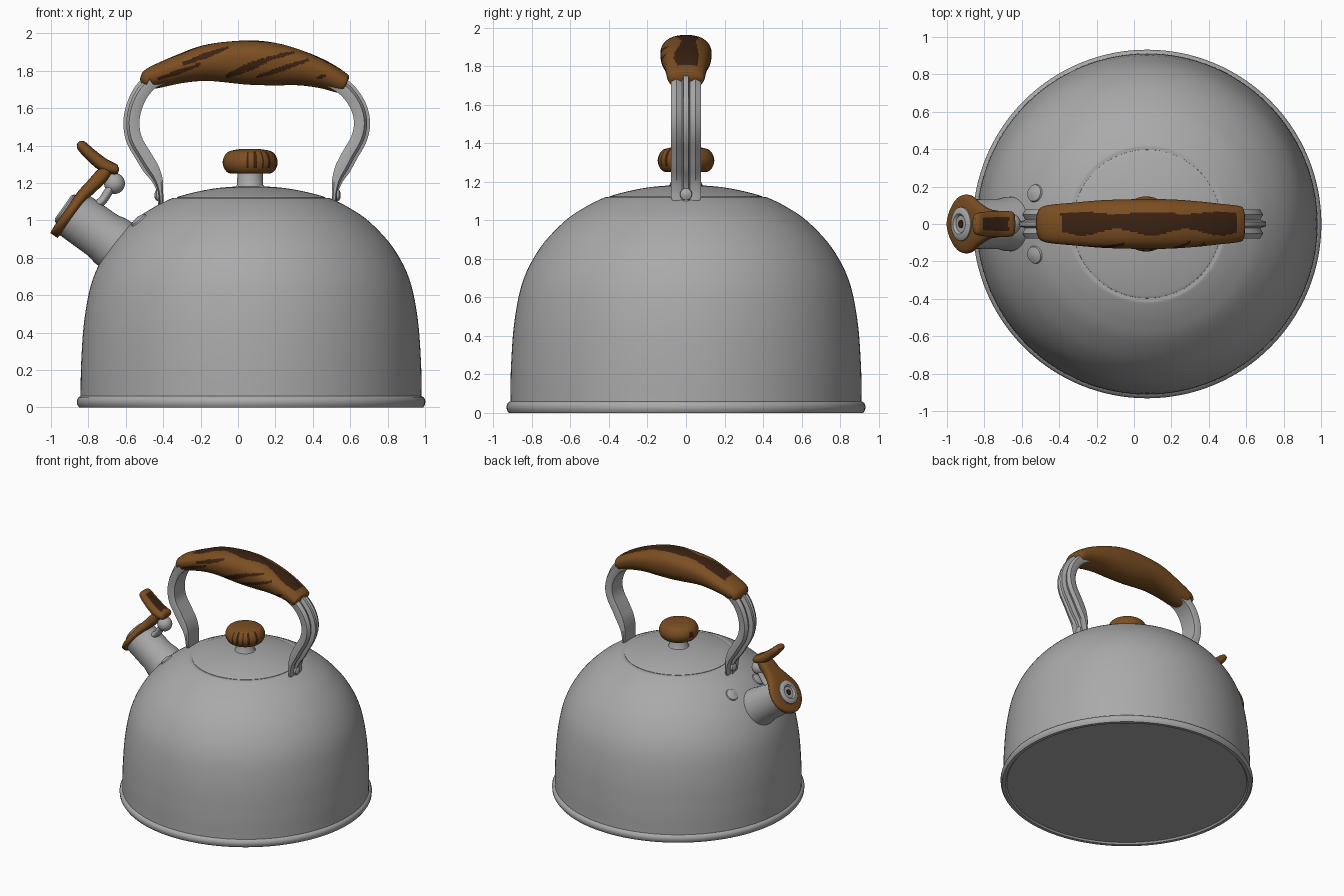
import bpy, bmesh, math
from mathutils import Vector

if "Cube" in bpy.data.objects:
    bpy.data.objects.remove(bpy.data.objects["Cube"])


def material(name, rgb):
    m = bpy.data.materials.new(name)
    m.diffuse_color = (*rgb, 1)
    m.use_nodes = True
    m.node_tree.nodes["Principled BSDF"].inputs["Base Color"].default_value = m.diffuse_color
    return m


STEEL = material("brushed_steel", (0.40, 0.40, 0.40))
WOOD = material("brown_wood", (0.20, 0.077, 0.016))
GRAIN = material("dark_wood_grain", (0.045, 0.016, 0.006))
CX = 0.07  # axis of the body


def finish(name, bm, mats, rule=None, angle=40):
    bmesh.ops.remove_doubles(bm, verts=bm.verts, dist=1e-5)
    bmesh.ops.recalc_face_normals(bm, faces=bm.faces)
    if rule:
        for f in bm.faces:
            f.material_index = int(rule(f.calc_center_median(), f.normal))
    me = bpy.data.meshes.new(name)
    bm.to_mesh(me)
    bm.free()
    for m in mats:
        me.materials.append(m)
    ob = bpy.data.objects.new(name, me)
    bpy.context.collection.objects.link(ob)
    bpy.ops.object.select_all(action='DESELECT')
    ob.select_set(True)
    bpy.context.view_layer.objects.active = ob
    bpy.ops.object.shade_smooth_by_angle(angle=math.radians(angle))
    return ob


def spline(pts, steps):
    """Catmull-Rom interpolation of tuples of any length."""
    pts = [tuple(2 * a - b for a, b in zip(pts[0], pts[1]))] + list(pts) + \
          [tuple(2 * a - b for a, b in zip(pts[-1], pts[-2]))]
    out = []
    for i in range(1, len(pts) - 2):
        for s in range(steps):
            t = s / steps
            out.append(tuple(
                0.5 * (2 * b + (c - a) * t + (2 * a - 5 * b + 4 * c - d) * t * t
                       + (3 * b - a - 3 * c + d) * t ** 3)
                for a, b, c, d in zip(*pts[i - 1:i + 3])))
    return out + [pts[-2]]


def skin(bm, rings):
    rows = [[bm.verts.new(p) for p in r] for r in rings]
    n = len(rows[0])
    for a, b in zip(rows, rows[1:]):
        for i in range(n):
            bm.faces.new((a[i], a[(i + 1) % n], b[(i + 1) % n], b[i]))
    bm.faces.new(rows[0])
    bm.faces.new(rows[-1])


def lathe(name, profile, mats, loc=(CX, 0, 0), axis=(0, 0, 1), n=64, rule=None, angle=40):
    q = Vector((0, 0, 1)).rotation_difference(Vector(axis))
    rings = [[q @ Vector((max(r, 0.0005) * math.cos(k * math.tau / n),
                          max(r, 0.0005) * math.sin(k * math.tau / n), z)) + Vector(loc)
              for k in range(n)] for r, z in profile]
    bm = bmesh.new()
    skin(bm, rings)
    return finish(name, bm, mats, rule, angle)


def loft(name, path, sections, mats, rule=None, angle=40):
    """Sweep (y, outward) sections along a path in the xz plane."""
    rings = []
    for i, ((x, z), sec) in enumerate(zip(path, sections)):
        a, b = path[max(i - 1, 0)], path[min(i + 1, len(path) - 1)]
        t = Vector((b[0] - a[0], b[1] - a[1])).normalized()
        rings.append([(x - t.y * o, y, z + t.x * o) for y, o in sec])
    bm = bmesh.new()
    skin(bm, rings)
    return finish(name, bm, mats, rule, angle)


def oval(w, h, n=32, power=1.0, egg=0.0):
    out = []
    for k in range(n):
        c, s = math.cos(k * math.tau / n), math.sin(k * math.tau / n)
        out.append((math.copysign(abs(c) ** power, c) * w * (1 + egg * s),
                    math.copysign(abs(s) ** power, s) * h))
    return out


# Body shell with rolled base rim
wall = spline([(0.912, 0.06), (0.908, 0.25), (0.89, 0.48), (0.845, 0.69), (0.755, 0.86),
               (0.63, 0.995), (0.52, 1.07), (0.43, 1.115), (0.405, 1.12)], 5)
lathe("body", [(0, 0.012), (0.885, 0.012), (0.895, 0), (0.92, 0), (0.93, 0.015),
               (0.932, 0.035), (0.925, 0.052)] + wall + [(0, 1.115)], [STEEL], n=128)

# Domed lid with a fine seam around it
lid = spline([(0.398, 1.118), (0.385, 1.128), (0.28, 1.155), (0.16, 1.175), (0, 1.185)], 5)
lathe("lid", [(0, 1.10), (0.398, 1.10)] + lid, [STEEL], n=96)

# Lid knob
lathe("knob_neck", [(0, 1.17), (0.085, 1.17), (0.07, 1.19), (0.068, 1.27), (0, 1.27)], [STEEL],
      loc=(0.065, 0, 0))


def knob_grain(c, n):
    a = math.degrees(math.atan2(c.y, c.x - 0.065))
    streak = any(abs(a - g) < 3.2 for g in (-96, -78, -62, -45, -20)) and 1.28 < c.z < 1.37
    return streak or (abs(a - 165) < 9 and 1.30 < c.z < 1.34)


knob = spline([(0.06, 1.25), (0.115, 1.253), (0.142, 1.285), (0.145, 1.325), (0.12, 1.365),
               (0.06, 1.38), (0, 1.382)], 6)
lathe("knob", [(0, 1.25)] + knob, [WOOD, GRAIN], loc=(0.065, 0, 0), n=96, rule=knob_grain)

# Ribbed handle straps
RIB = [(-0.068, -0.04), (-0.077, -0.02), (-0.077, 0.015), (-0.05, 0.03), (-0.022, 0.015),
       (-0.012, 0.046), (0.012, 0.046), (0.022, 0.015), (0.05, 0.03), (0.077, 0.015),
       (0.077, -0.02), (0.068, -0.04)]
straps = {
    "left": (1, [(-0.41, 1.07), (-0.415, 1.15), (-0.435, 1.23), (-0.50, 1.34), (-0.555, 1.44),
                 (-0.565, 1.55), (-0.53, 1.66), (-0.47, 1.735), (-0.40, 1.77)]),
    "right": (-1, [(0.515, 1.07), (0.518, 1.15), (0.535, 1.23), (0.59, 1.34), (0.645, 1.44),
                   (0.66, 1.53), (0.635, 1.62), (0.575, 1.70), (0.49, 1.755)])}
for side, (sign, pts) in straps.items():
    path = spline(pts, 6)
    secs = []
    for x, z in path:
        k = min(1, max(0.35, (z - 1.08) / 0.2))
        w = min(1, 0.72 + max(0, z - 1.07) * 6)
        secs.append([(y * w, o * k * sign) for y, o in RIB])
    loft("handle_strap_" + side, path, secs, [STEEL], angle=35)
    # Rivet on the strap foot
    x0, out = pts[1][0], -sign
    lathe("rivet_" + side, [(0, 0), (0.032, 0), (0.03, 0.022), (0.015, 0.03), (0, 0.031)],
          [STEEL], loc=(x0, 0, 1.135), axis=(out, 0, 0.01), n=24)

# Wooden grip: x, z, half height, half width
grip = spline([(-0.472, 1.752, 0.045, 0.085), (-0.455, 1.762, 0.06, 0.10),
               (-0.30, 1.812, 0.078, 0.115), (-0.15, 1.843, 0.099, 0.127),
               (0.05, 1.844, 0.118, 0.132), (0.20, 1.834, 0.113, 0.13),
               (0.34, 1.812, 0.092, 0.12), (0.46, 1.777, 0.074, 0.107),
               (0.56, 1.732, 0.056, 0.095), (0.578, 1.724, 0.04, 0.08)], 16)
STRIPES = [(-0.43, 1.755, -0.20, 1.835, 0.014), (-0.30, 1.835, -0.05, 1.925, 0.016),
           (-0.06, 1.77, 0.18, 1.87, 0.022), (0.10, 1.765, 0.38, 1.86, 0.015),
           (0.15, 1.86, 0.30, 1.90, 0.012), (0.42, 1.76, 0.47, 1.775, 0.010)]


def grip_grain(c, n):
    wave = 0.012 * math.sin(c.x * 17)
    if n.z > 0.2 and -0.39 < c.x < 0.55 and abs(c.y - 0.008 + wave / 2) < 0.052 + wave:
        return True
    if n.y > -0.1:
        return False
    for x0, z0, x1, z1, w in STRIPES:
        d = Vector((x1 - x0, z1 - z0))
        p = Vector((c.x - x0, c.z - z0))
        t = p.dot(d) / d.length_squared
        if 0 < t < 1 and (p - d * t).length < w * (1 - 0.5 * abs(2 * t - 1)):
            return True
    return False


loft("handle_grip", [g[:2] for g in grip],
     [oval(w, h, 96, 0.9, 0.13) for _, _, h, w in grip], [WOOD, GRAIN], grip_grain, 50)

# Spout pipe, with a soft collar where it meets the body
U, N = Vector((0.58, 0, 0.815)), Vector((-0.815, 0, 0.58))
C = Vector((-0.885, 0, 1.035))  # centre of the mouth
lathe("spout", [(0, -0.42), (0.15, -0.42), (0.145, -0.25), (0.134, -0.2), (0.132, 0.01),
                (0, 0.01)], [STEEL], loc=C, axis=N, n=48)
for s in (-1, 1):  # embossed lobes beside the spout
    lathe("spout_lobe", [(0, -0.02), (0.055, -0.015), (0.045, 0.008), (0.02, 0.016), (0, 0.018)],
          [STEEL], loc=(-0.53, s * 0.165, 1.0), axis=(-0.62, s * 0.17, 0.76), n=24)

# Whistle cap: round plate narrowing to a neck; u, n, half thickness, half width
plate = []
for i in range(16):
    u = -0.152 * math.cos(i / 15 * 2.05)
    plate.append((u, 0.014, 0.022 + 0.010 * math.sin(i / 15 * math.pi / 2),
                  max(0.02, 0.158 * math.sin(i / 15 * 2.05))))
plate += spline([(0.12, 0.012, 0.033, 0.11), (0.19, 0.0, 0.036, 0.08),
                 (0.26, -0.01, 0.038, 0.07), (0.32, -0.015, 0.025, 0.062)], 5)
loft("whistle_cap", [((C + U * u + N * v).x, (C + U * u + N * v).z) for u, v, _, _ in plate],
     [oval(w, h, 32, 0.7) for _, _, h, w in plate], [WOOD], angle=50)

# Thumb lever rising from the cap
lever = spline([(-0.637, 1.268, 0.012, 0.05), (-0.655, 1.272, 0.028, 0.066),
                (-0.72, 1.297, 0.036, 0.07), (-0.79, 1.353, 0.033, 0.066),
                (-0.838, 1.40, 0.028, 0.058), (-0.855, 1.415, 0.012, 0.04)], 8)
loft("thumb_lever", [v[:2] for v in lever],
     [[(y, -o) for y, o in oval(w, h, 40, 0.8)] for _, _, h, w in lever], [WOOD, GRAIN],
     lambda c, n: n.z > 0.3 and abs(c.y) < 0.035 and -0.81 < c.x < -0.67, 50)

# Whistle insert in the cap, with a dark hole
lathe("whistle_disc", [(0, 0), (0.092, 0), (0.09, 0.052), (0.075, 0.062), (0.055, 0.062),
                       (0.045, 0.05), (0, 0.05)], [STEEL], loc=C, axis=N, n=40)
lathe("whistle_hole", [(0, 0.048), (0.022, 0.048), (0.022, 0.054), (0, 0.054)], [GRAIN],
      loc=C, axis=N, n=24)

# Hinge arm and ball behind the cap
arm = spline([(-0.775, 1.075), (-0.73, 1.10), (-0.695, 1.15), (-0.665, 1.20)], 5)
loft("hinge_arm", arm, [oval(0.045, 0.024, 20)] * len(arm), [STEEL], angle=50)
ball = [(0.056 * math.sin(a * math.pi / 12), -0.056 * math.cos(a * math.pi / 12))
        for a in range(13)]
lathe("hinge_ball", ball, [STEEL], loc=(-0.66, 0, 1.197), n=28)
